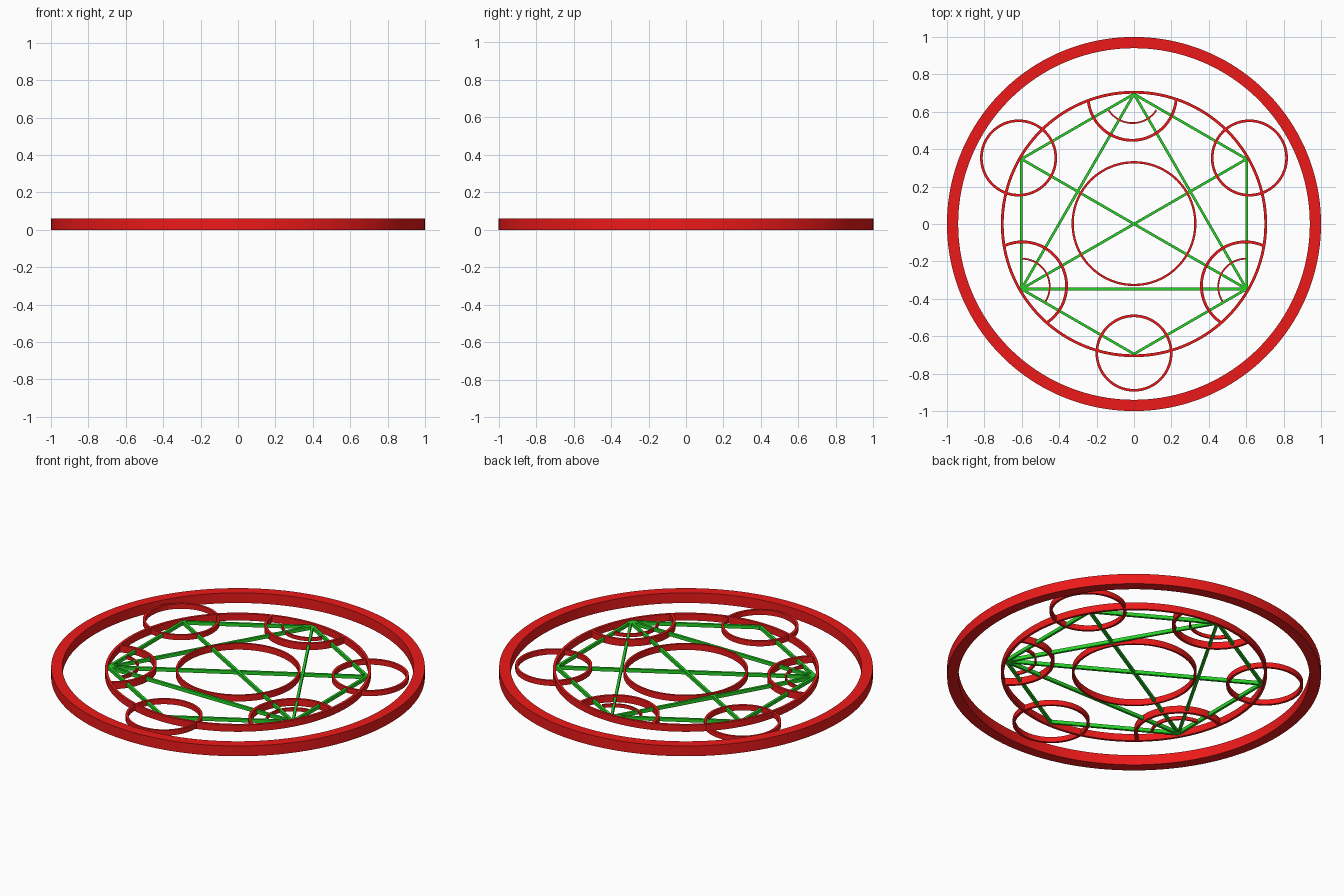
import bpy, bmesh, math

if "Cube" in bpy.data.objects:
    bpy.data.objects.remove(bpy.data.objects["Cube"])

MID = 0.03  # all parts are centred on this height


def material(name, colour):
    m = bpy.data.materials.new(name)
    m.diffuse_color = colour
    m.use_nodes = True
    m.node_tree.nodes["Principled BSDF"].inputs["Base Color"].default_value = m.diffuse_color
    return m


RED = material("red", (0.85, 0.01, 0.01, 1))
GREEN = material("green", (0.02, 0.65, 0.02, 1))


def finish(name, bm, mat, smooth):
    bmesh.ops.recalc_face_normals(bm, faces=bm.faces)
    me = bpy.data.meshes.new(name)
    bm.to_mesh(me)
    bm.free()
    me.materials.append(mat)
    ob = bpy.data.objects.new(name, me)
    bpy.context.collection.objects.link(ob)
    if smooth:
        bpy.ops.object.select_all(action='DESELECT')
        bpy.context.view_layer.objects.active = ob
        ob.select_set(True)
        bpy.ops.object.shade_smooth_by_angle(angle=math.radians(30))
    return ob


def band(name, cx, cy, outer, width, height, start=0, end=360, segs=96):
    """Flat-topped ring, or an arc of one, with a rectangular section."""
    bm = bmesh.new()
    full = end - start == 360
    section = [(outer, -height / 2), (outer, height / 2),
               (outer - width, height / 2), (outer - width, -height / 2)]
    loops = []
    for i in range(segs if full else segs + 1):
        a = math.radians(start + (end - start) * i / segs)
        loops.append([bm.verts.new((cx + r * math.cos(a), cy + r * math.sin(a), MID + z))
                      for r, z in section])
    for i in range(segs):
        p, q = loops[i], loops[(i + 1) % len(loops)]
        for k in range(4):
            n = (k + 1) % 4
            bm.faces.new((p[k], p[n], q[n], q[k]))
    if not full:
        bm.faces.new(loops[0])
        bm.faces.new(loops[-1])
    return finish(name, bm, RED, True)


def bar(name, a, b, width=0.014, height=0.02):
    """Straight square bar between two points in plan."""
    dx, dy = b[0] - a[0], b[1] - a[1]
    length = math.hypot(dx, dy)
    bm = bmesh.new()
    bmesh.ops.create_cube(bm, size=1)
    bmesh.ops.scale(bm, vec=(length, width, height), verts=bm.verts)
    ob = finish(name, bm, GREEN, False)
    ob.location = ((a[0] + b[0]) / 2, (a[1] + b[1]) / 2, MID)
    ob.rotation_euler.z = math.atan2(dy, dx)


# Concentric rings
band("outer_ring", 0, 0, 1.0, 0.06, 0.06, segs=160)
band("inner_ring", 0, 0, 0.712, 0.015, 0.04, segs=128)
band("centre_ring", 0, 0.002, 0.334, 0.012, 0.036)

# Small full circles on three of the corners
for name, x, y in (("left", -0.617, 0.353), ("right", 0.617, 0.353), ("bottom", 0, -0.69)):
    band("small_ring_" + name, x, y, 0.206, 0.014, 0.03, segs=64)

# Double arcs on the other three corners
band("large_arc_top", -0.01, 0.683, 0.243, 0.015, 0.04, 184, 358, 48)
band("small_arc_top", -0.008, 0.692, 0.157, 0.009, 0.02, 213, 327, 32)
band("large_arc_left", -0.596, -0.331, 0.243, 0.015, 0.04, -56, 115, 48)
band("small_arc_left", -0.6, -0.335, 0.154, 0.009, 0.02, -33, 90, 32)
band("large_arc_right", 0.596, -0.331, 0.243, 0.015, 0.04, 65, 236, 48)
band("small_arc_right", 0.6, -0.335, 0.154, 0.009, 0.02, 90, 213, 32)

# Green hexagon, triangle and two diagonals
hexa = [(0.695 * math.cos(math.radians(90 + 60 * i)),
         0.695 * math.sin(math.radians(90 + 60 * i))) for i in range(6)]
for i in range(6):
    bar(f"hexagon_bar_{i + 1}", hexa[i], hexa[(i + 1) % 6])
for i in (0, 2, 4):
    bar(f"triangle_bar_{i // 2 + 1}", hexa[i], hexa[(i + 2) % 6])
for i in (1, 2):
    bar(f"diagonal_bar_{i}", hexa[i], hexa[i + 3])
